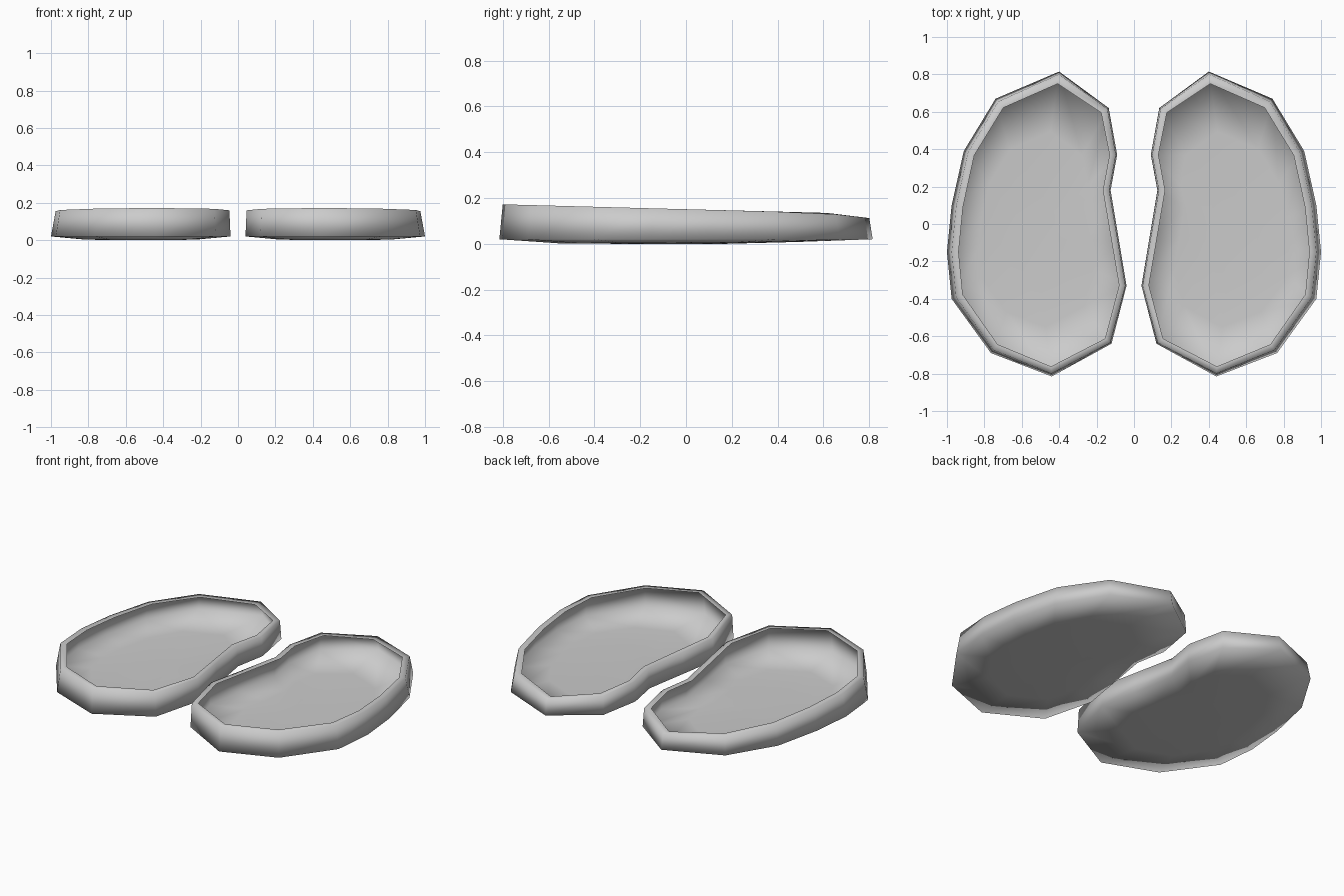
import bpy, bmesh
from mathutils import Vector

if "Cube" in bpy.data.objects:
    bpy.data.objects.remove(bpy.data.objects["Cube"])

# Plan outline of the right tray, clockwise from the back tip
OUTLINE = [(0.40, 0.815), (0.74, 0.67), (0.91, 0.39), (0.975, 0.10), (1.0, -0.15),
           (0.975, -0.40), (0.765, -0.69), (0.44, -0.815), (0.12, -0.64), (0.04, -0.33),
           (0.08, -0.09), (0.125, 0.18), (0.09, 0.37), (0.135, 0.62)]
CENTRE = Vector((0.53, -0.08))


def inset(dist, shrink):
    """Outline moved inwards by dist(x, y), mitred, then shrunk to the centre."""
    pts = [Vector(p) for p in OUTLINE]
    out = []
    for i, p in enumerate(pts):
        a = (p - pts[i - 1]).normalized()
        b = (pts[(i + 1) % len(pts)] - p).normalized()
        na, nb = Vector((a.y, -a.x)), Vector((b.y, -b.x))
        n = (na + nb).normalized()
        q = p + n * dist(*p) / max(n.dot(na), 0.5)
        out.append(q.lerp(CENTRE, shrink))
    return out


def rim_height(y):
    # rim falls gently from front to back, more at the back tip
    return 0.151 - 0.026 * y - max(0, y - 0.62) * 0.09


def lip_inset(x, y):
    return 0.038 + 0.024 * x + max(0, y - 0.5) * 0.03


# Thin shell, from the floor out to the wall and over the inturned lip:
# inward offset, shrink to centre, height
SECTIONS = [
    (lambda x, y: 0.0, 0.72, lambda y: 0.0),                  # floor middle
    (lambda x, y: 0.0, 0.36, lambda y: 0.005 + 0.004 * y),    # floor
    (lambda x, y: 0.0, 0.0, lambda y: 0.02),                  # bottom edge
    (lambda x, y: 0.005 + 0.02 * x, 0.0, rim_height),         # rim
    (lip_inset, 0.0, lambda y: rim_height(y) - 0.001),        # lip edge
]


def tray(name, side):
    bm = bmesh.new()
    rings = []
    for dist, shrink, height in SECTIONS:
        rings.append([bm.verts.new((side * p.x, p.y, height(q[1])))
                      for p, q in zip(inset(dist, shrink), OUTLINE)])
    n = len(OUTLINE)
    for lo, hi in zip(rings, rings[1:]):
        for i in range(n):
            j = (i + 1) % n
            # outline runs clockwise, so wind to face outwards
            quad = (lo[j], lo[i], hi[i], hi[j])
            bm.faces.new(quad if side > 0 else quad[::-1])
    bm.faces.new(rings[0] if side > 0 else rings[0][::-1])
    for f in bm.faces:
        f.smooth = True
    mesh = bpy.data.meshes.new(name)
    bm.to_mesh(mesh)
    bm.free()
    bpy.context.collection.objects.link(bpy.data.objects.new(name, mesh))


tray("right_tray", 1)
tray("left_tray", -1)
